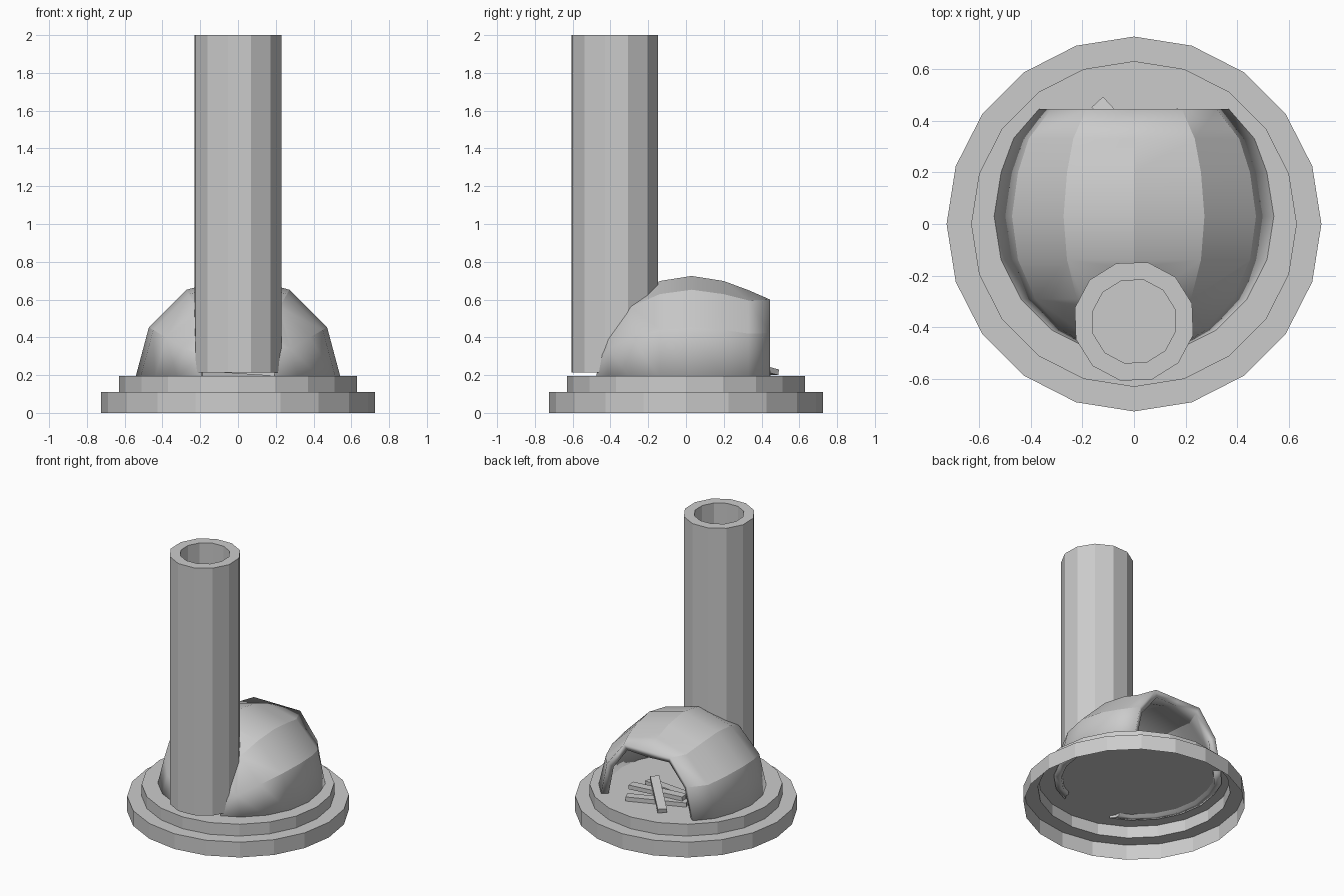
import bpy, bmesh
from math import sin, cos, radians, pi
from mathutils import Vector, Matrix

if "Cube" in bpy.data.objects:
    bpy.data.objects.remove(bpy.data.objects["Cube"])


def make_object(name, verts, faces):
    mesh = bpy.data.meshes.new(name)
    mesh.from_pydata(verts, [], faces)
    obj = bpy.data.objects.new(name, mesh)
    bpy.context.collection.objects.link(obj)
    return obj


def lathe(name, profile, sides, center=(0, 0), turn=0.0, cap_last=False, closed=False):
    """Spin an (r, z) profile into a faceted body."""
    n = len(profile)
    verts, faces = [], []
    for r, z in profile:
        for k in range(sides):
            a = radians(turn) + 2 * pi * k / sides
            verts.append((center[0] + r * cos(a), center[1] + r * sin(a), z))
    for i in range(n if closed else n - 1):
        p, q = i * sides, (i + 1) % n * sides
        for k in range(sides):
            m = (k + 1) % sides
            faces.append((p + k, p + m, q + m, q + k))
    if cap_last:
        faces.append(tuple((n - 1) * sides + k for k in range(sides)))
    return make_object(name, verts, faces)


# Stepped round base, hollow underneath
lathe("base", [(0.725, 0), (0.725, 0.11), (0.63, 0.11), (0.63, 0.195)], 20, cap_last=True)

# Chimney tube
flue = (0, -0.377)
lathe("chimney", [(0.235, 0.215), (0.235, 2.0), (0.165, 2.0), (0.165, 0.215)],
      12, flue, 17, closed=True)

# Dome: half rings from the open mouth (+y) towards the chimney
rings = [(0.445, 0.37, 0.485, 0.60), (0.33, 0.47, 0.48, 0.65), (0.20, 0.518, 0.518, 1)]
for deg in (0, 18, 36, 54, 72):
    r = 0.545 * cos(radians(deg))
    rings.append((0.03 - 0.545 * sin(radians(deg)), r, r, 1))
verts, faces = [], []
for y, w, h, top in rings:
    for j in range(7):
        a = radians(30 * j)
        verts.append((w * cos(a), y, min(top, 0.18 + h * sin(a))))
for i in range(len(rings) - 1):
    for j in range(6):
        p = i * 7 + j
        faces.append((p, p + 1, p + 8, p + 7))
dome = make_object("dome", verts, faces)
bpy.context.view_layer.objects.active = dome
dome.select_set(True)
bpy.ops.object.shade_smooth_by_angle(angle=radians(25))
shell = dome.modifiers.new("thickness", 'SOLIDIFY')
shell.thickness = 0.05
shell.offset = -1

# Clear the dome out of the flue
cutter = lathe("flue_cutter", [(0.222, 0.0), (0.222, 1.2)], 12, flue, 17, cap_last=True)
bm = bmesh.new()
bm.from_mesh(cutter.data)
bmesh.ops.holes_fill(bm, edges=bm.edges)
bmesh.ops.recalc_face_normals(bm, faces=bm.faces)
bm.to_mesh(cutter.data)
bm.free()
cutter.hide_render = True
cutter.hide_set(True)
cut = dome.modifiers.new("flue", 'BOOLEAN')
cut.operation = 'DIFFERENCE'
cut.solver = 'EXACT'
cut.object = cutter


# Firewood sticks
def stick(name, start, end):
    a, b = Vector(start), Vector(end)
    d = b - a
    bm = bmesh.new()
    bmesh.ops.create_cube(bm, size=1)
    side = d.normalized().cross(Vector((0, 0, 1))).normalized()
    up = side.cross(d.normalized())
    rot = Matrix((d.normalized(), side, up)).transposed().to_4x4()
    bm.transform(Matrix.Translation((a + b) / 2) @ rot
                 @ Matrix.Diagonal((d.length, 0.06, 0.03, 1)))
    bmesh.ops.recalc_face_normals(bm, faces=bm.faces)
    obj = make_object(name, [], [])
    bm.to_mesh(obj.data)
    bm.free()


sticks = [((-0.14, 0.47, 0.215), (0.11, 0.20, 0.285)),
          ((0.18, 0.42, 0.21), (-0.20, 0.27, 0.21)),
          ((0.23, 0.30, 0.235), (-0.17, 0.26, 0.24)),
          ((0.20, 0.14, 0.21), (-0.18, 0.22, 0.235))]
for i, (s, e) in enumerate(sticks):
    stick(f"firewood_{i + 1}", s, e)

# Consistent outward normals on the turned parts
for name in ("base", "chimney"):
    mesh = bpy.data.objects[name].data
    bm = bmesh.new()
    bm.from_mesh(mesh)
    bmesh.ops.recalc_face_normals(bm, faces=bm.faces)
    bm.to_mesh(mesh)
    bm.free()
